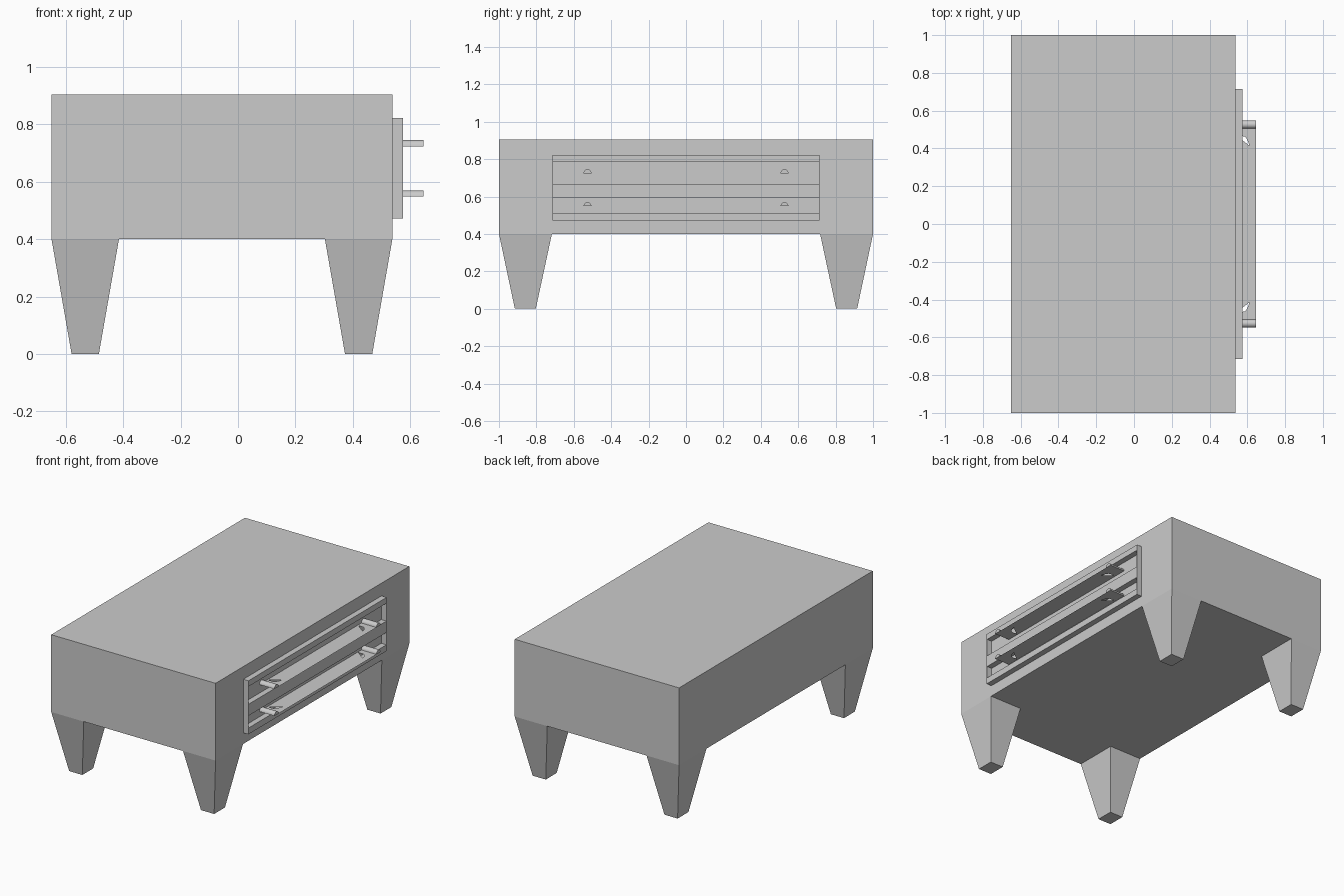
import bpy, bmesh, math

cube = bpy.data.objects.get("Cube")
if cube:
    bpy.data.objects.remove(cube, do_unlink=True)

GREY = (0.6, 0.6, 0.6, 1.0)
grey = bpy.data.materials.new("plain_grey")
grey.use_nodes = True
grey.diffuse_color = GREY
grey.node_tree.nodes["Principled BSDF"].inputs["Base Color"].default_value = GREY


def finish(name, bm):
    bmesh.ops.recalc_face_normals(bm, faces=bm.faces)
    mesh = bpy.data.meshes.new(name)
    bm.to_mesh(mesh)
    bm.free()
    mesh.materials.append(grey)
    obj = bpy.data.objects.new(name, mesh)
    bpy.context.collection.objects.link(obj)
    return obj


def loft(name, bottom, top):
    """Solid between two matching loops of points."""
    bm = bmesh.new()
    low = [bm.verts.new(p) for p in bottom]
    high = [bm.verts.new(p) for p in top]
    n = len(low)
    for i in range(n):
        j = (i + 1) % n
        bm.faces.new((low[i], low[j], high[j], high[i]))
    bm.faces.new(low[::-1])
    bm.faces.new(high)
    return finish(name, bm)


def rect(x0, x1, y0, y1, z):
    return [(x0, y0, z), (x1, y0, z), (x1, y1, z), (x0, y1, z)]


def box(name, x, y, z):
    return loft(name, rect(*x, *y, z[0]), rect(*x, *y, z[1]))


# Body
LEFT, RIGHT, BASE, TOP = -0.65, 0.538, 0.4, 0.905
box("body", (LEFT, RIGHT), (-1, 1), (BASE, TOP))

# Tapered legs, flush with the body corners
for end, sy in (("front", -1), ("back", 1)):
    for side, corner, sx in (("right", LEFT, 1), ("left", RIGHT, -1)):
        foot = rect(corner + sx * 0.07, corner + sx * 0.165, sy * 0.915, sy * 0.803, 0)
        hip = rect(corner, corner + sx * 0.235, sy, sy * 0.717, BASE)
        loft(f"{end}_{side}_leg", foot, hip)

# Drawer frame: three rails closed by thin end plates
FACE, HALF = 0.575, 0.714
for name, z in (("lower_rail", (0.472, 0.513)), ("middle_rail", (0.593, 0.668)),
                ("upper_rail", (0.784, 0.822))):
    box(name, (RIGHT, FACE), (-HALF, HALF), z)
for name, s in (("front_end_plate", -1), ("back_end_plate", 1)):
    box(name, (RIGHT, FACE), (s * HALF, s * (HALF - 0.003)), (0.472, 0.822))

# Handles: capsule bars with an arched finger opening cut through
REACH, RADIUS, LENGTH = 0.647, 0.0215, 0.548


def capsule(x, z):
    pts = []
    for s in (1, -1):
        for i in range(13):
            a = s * math.pi / 2 - math.pi / 2 + math.pi * i / 12 - (math.pi / 2 if s > 0 else -math.pi / 2)
            a += math.pi / 2
            pts.append((x, s * (LENGTH - RADIUS) + RADIUS * math.cos(a), z + RADIUS * math.sin(a)))
    return pts


def arch(z):
    pts = [(RIGHT - 0.02, -0.465, z)]
    for i in range(25):
        a = math.pi * (1 - i / 24)
        c, s = math.cos(a), math.sin(a)
        pts.append((FACE + 0.063 * s ** 0.8, math.copysign(abs(c) ** 0.8, c) * 0.465, z))
    return pts + [(RIGHT - 0.02, 0.465, z)]


for name, z in (("lower_handle", 0.548), ("upper_handle", 0.724)):
    handle = loft(name, capsule(RIGHT, z), capsule(REACH, z))
    cutter = loft(name + "_cutter", arch(z - 0.1), arch(z + 0.1))
    cutter.hide_render = True
    cut = handle.modifiers.new("opening", "BOOLEAN")
    cut.operation = "DIFFERENCE"
    cut.solver = "EXACT"
    cut.object = cutter
    bpy.ops.object.select_all(action="DESELECT")
    handle.select_set(True)
    bpy.context.view_layer.objects.active = handle
    bpy.ops.object.modifier_apply(modifier=cut.name)
    bpy.data.objects.remove(cutter, do_unlink=True)
    bpy.ops.object.shade_smooth_by_angle(angle=math.radians(35))
